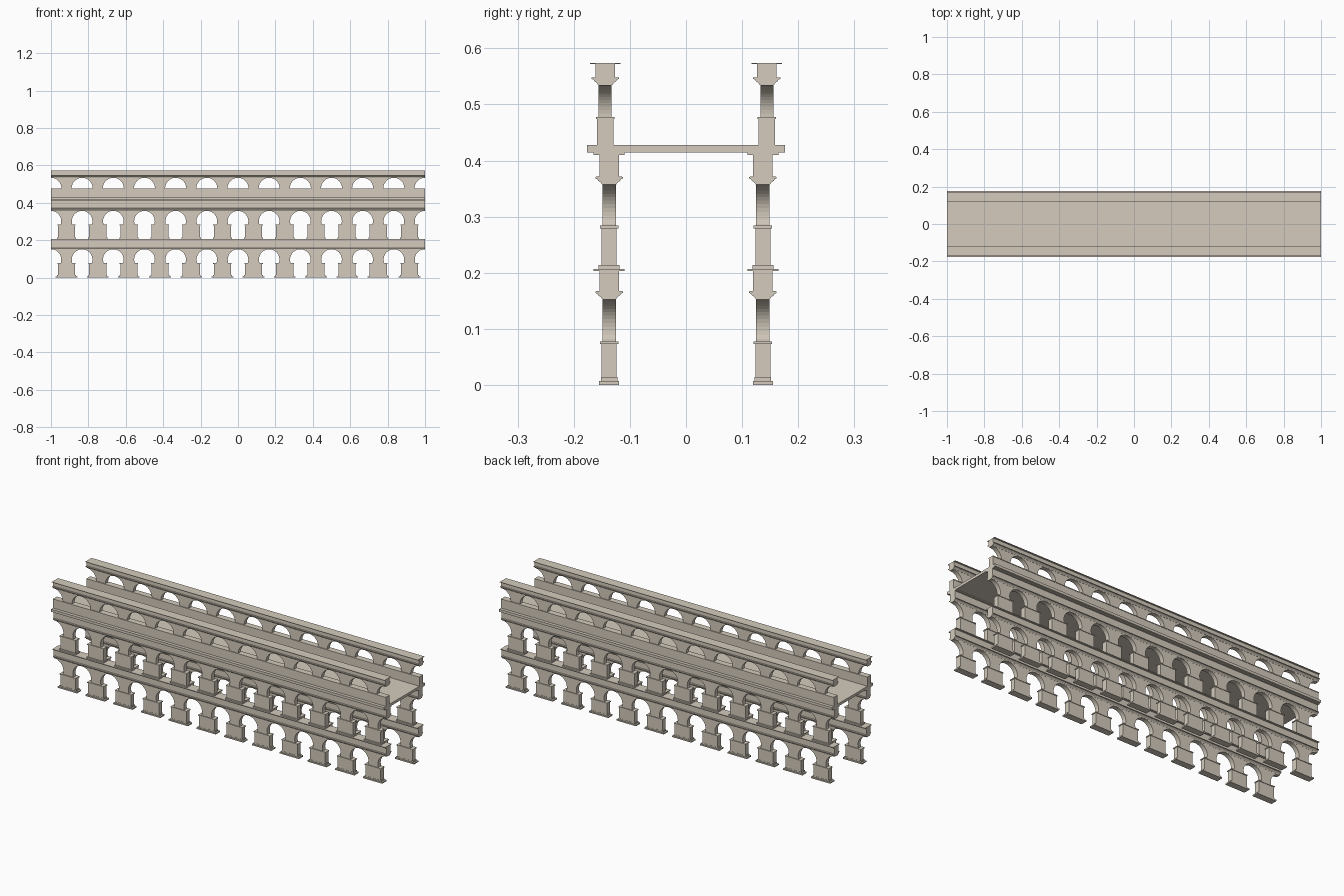
import bpy, bmesh, math

if "Cube" in bpy.data.objects:
    bpy.data.objects.remove(bpy.data.objects["Cube"])

BAYS = 12
PITCH = 2 / BAYS
HALF = PITCH / 2
Y_ARCADE = -0.137      # centre line of the two lower tiers
Y_PARAPET = -0.144     # centre line of the top tier

stone = bpy.data.materials.new("stone")
stone.diffuse_color = (0.66, 0.60, 0.51, 1)
stone.use_nodes = True
stone.node_tree.nodes["Principled BSDF"].inputs["Base Color"].default_value = stone.diffuse_color


def prism(name, outline, axis, a, b, mirror=True):
    """Extrude an outline: axis 'x' takes (y, z) points, axis 'y' takes (x, z)."""
    bm = bmesh.new()
    to3d = (lambda p, d: (d, p[0], p[1])) if axis == 'x' else (lambda p, d: (p[0], d, p[1]))
    face = bm.faces.new([bm.verts.new(to3d(p, a)) for p in outline])
    ext = bmesh.ops.extrude_face_region(bm, geom=[face])
    shift = (b - a, 0, 0) if axis == 'x' else (0, b - a, 0)
    bmesh.ops.translate(bm, vec=shift,
                        verts=[e for e in ext['geom'] if isinstance(e, bmesh.types.BMVert)])
    bmesh.ops.recalc_face_normals(bm, faces=bm.faces)
    mesh = bpy.data.meshes.new(name)
    bm.to_mesh(mesh)
    bm.free()
    obj = bpy.data.objects.new(name, mesh)
    obj.data.materials.append(stone)
    bpy.context.collection.objects.link(obj)
    if mirror:
        m = obj.modifiers.new("both_sides", 'MIRROR')
        m.use_axis = (False, True, False)
    return obj


def beam(name, yc, half_profile):
    """Full-length moulding, symmetric about y = yc; points are (half width, z)."""
    left = [(yc - w, z) for w, z in half_profile]
    right = [(yc + w, z) for w, z in reversed(half_profile)]
    return prism(name, left + right, 'x', -1, 1)


def arch_wall(name, yc, half_thick, radius, z_centre, z_foot, z_top, dip, steps=14):
    """Spandrel wall whose lower edge follows the row of arches."""
    pts = [(-1, z_centre + radius)]
    for i in range(BAYS):
        x0 = -1 + i * PITCH
        angles = [math.radians(90 - (90 + dip) * s / steps) for s in range(1, steps + 1)]
        half = [(radius * math.cos(t), z_centre + radius * math.sin(t)) for t in angles]
        half.append((half[-1][0], z_foot))
        pts += [(x0 + x, z) for x, z in half]
        pts += [(x0 + PITCH - x, z) for x, z in reversed(half)]
        pts.append((x0 + PITCH, z_centre + radius))
    pts += [(1, z_top), (-1, z_top)]
    return prism(name, pts, 'y', yc - half_thick, yc + half_thick)


def pier_row(name, blocks):
    """Piers of stacked blocks (half x, half y, z0, z1), repeated along the length."""
    for part, hx, hy, z0, z1 in blocks:
        xc = -1 + HALF
        o = prism(f"{name}_{part}",
                  [(xc - hx, z0), (xc + hx, z0), (xc + hx, z1), (xc - hx, z1)],
                  'y', Y_ARCADE - hy, Y_ARCADE + hy)
        arr = o.modifiers.new("repeat", 'ARRAY')
        arr.count = BAYS
        arr.use_relative_offset = False
        arr.use_constant_offset = True
        arr.constant_offset_displace = (PITCH, 0, 0)


def cornice(z):
    """Flared moulding starting just above an arch crown."""
    return [(0.0125, z), (0.015, z + 0.004), (0.0195, z + 0.007),
            (0.021, z + 0.010), (0.0245, z + 0.011), (0.0245, z + 0.014),
            (0.0175, z + 0.015)]


# Lower tier
pier_row("lower_pier", [
    ("foot", 0.058, 0.018, 0.0, 0.007),
    ("plinth", 0.050, 0.0145, 0.007, 0.014),
    ("shaft", 0.046, 0.0135, 0.014, 0.073),
    ("impost", 0.049, 0.0165, 0.073, 0.078)])
arch_wall("lower_arches", Y_ARCADE, 0.012, 0.055, 0.097, 0.078, 0.157, 16)
beam("lower_cornice", Y_ARCADE,
     cornice(0.153) + [(0.0175, 0.203), (0.0275, 0.203), (0.0275, 0.207)])

# Middle tier
pier_row("middle_pier", [
    ("plinth", 0.051, 0.0185, 0.207, 0.214),
    ("shaft", 0.046, 0.0135, 0.214, 0.279),
    ("impost", 0.049, 0.0165, 0.279, 0.284)])
arch_wall("middle_arches", Y_ARCADE, 0.012, 0.055, 0.302, 0.284, 0.362, 16)
beam("middle_cornice", Y_ARCADE,
     cornice(0.357) + [(0.0175, 0.410), (0.0275, 0.410), (0.0275, 0.414)])

# Deck carried between both walls
prism("deck", [(-0.176, 0.414), (0.176, 0.414), (0.176, 0.428), (-0.176, 0.428)],
      'x', -1, 1, mirror=False)

# Parapet
beam("parapet_base", Y_PARAPET,
     [(0.015, 0.428), (0.015, 0.474), (0.0165, 0.474), (0.0165, 0.478)])
arch_wall("parapet_arches", Y_PARAPET, 0.0115, 0.056, 0.478, 0.4775, 0.538, 0)
beam("parapet_cornice", Y_PARAPET,
     cornice(0.5345)[:-1] + [(0.0175, 0.5485), (0.0175, 0.572), (0.027, 0.572), (0.027, 0.574)])
